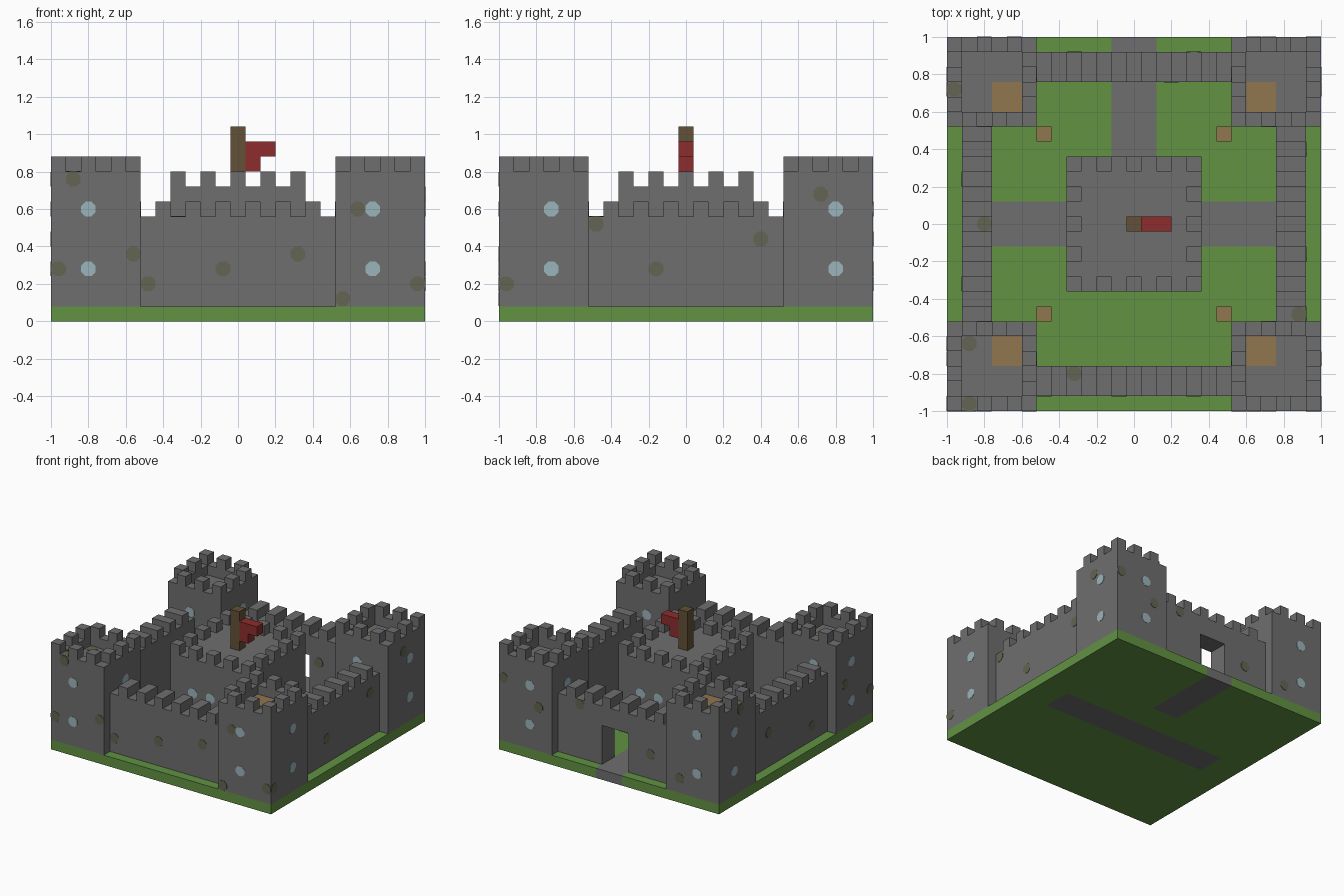
import bpy, bmesh, math
from mathutils import Matrix, Vector

if "Cube" in bpy.data.objects:
    bpy.data.objects.remove(bpy.data.objects["Cube"])

U = 0.08  # block size


def material(name, rgb):
    m = bpy.data.materials.new(name)
    m.use_nodes = True
    m.diffuse_color = (*rgb, 1)
    m.node_tree.nodes["Principled BSDF"].inputs["Base Color"].default_value = (*rgb, 1)
    return m


STONE = material("grey stone", (0.156, 0.156, 0.156))
GRASS = material("grass green", (0.122, 0.287, 0.055))
WOOD = material("light wood", (0.28, 0.18, 0.075))
POLE = material("dark wood", (0.127, 0.083, 0.038))
CLOTH = material("red cloth", (0.27, 0.026, 0.026))
GLASS = material("pale blue glass", (0.33, 0.46, 0.50))
MOSS = material("moss", (0.127, 0.13, 0.085))


def finish(bm, name, *mats):
    me = bpy.data.meshes.new(name)
    bm.to_mesh(me)
    bm.free()
    for m in mats:
        me.materials.append(m)
    ob = bpy.data.objects.new(name, me)
    bpy.context.scene.collection.objects.link(ob)
    return ob


def add_box(bm, x, y, z):
    """Box from (low, high) ranges on each axis."""
    lo, hi = zip(x, y, z)
    size = [b - a for a, b in zip(lo, hi)]
    mid = [(a + b) / 2 for a, b in zip(lo, hi)]
    bmesh.ops.create_cube(bm, size=1, matrix=Matrix.Translation(mid) @ Matrix.Diagonal((*size, 1)))


def boxes(name, mat, *ranges):
    bm = bmesh.new()
    for r in ranges:
        add_box(bm, *r)
    return finish(bm, name, mat)


def cell(i):
    """Range of the block whose centre is i blocks from the middle."""
    return ((i - 0.5) * U, (i + 0.5) * U)


def patches(name, mat, normal, points):
    """Thin eight-sided plates lying on faces that look along normal."""
    bm = bmesh.new()
    rot = Vector(normal).to_track_quat('Z', 'Y').to_matrix().to_4x4()
    turn = Matrix.Rotation(math.pi / 8, 4, 'Z')
    for p in points:
        bmesh.ops.create_cone(bm, cap_ends=True, segments=8, depth=0.006,
                              radius1=U * 0.53, radius2=U * 0.53,
                              matrix=Matrix.Translation(p) @ rot @ turn)
    finish(bm, name, mat)


# Ground slab with paths marked out by cuts
bm = bmesh.new()
add_box(bm, (-1, 1), (-1, 1), (0, U))
for axis, cuts in (((1, 0, 0), (-0.76, -0.12, 0.12, 0.76)), ((0, 1, 0), (-0.12, 0.12, 0.36))):
    for c in cuts:
        bmesh.ops.bisect_plane(bm, geom=bm.verts[:] + bm.edges[:] + bm.faces[:],
                               plane_co=Vector(axis) * c, plane_no=axis)
for f in bm.faces:
    c = f.calc_center_median()
    across = abs(c.x) < 0.76 and abs(c.y) < 0.12
    to_gate = abs(c.x) < 0.12 and c.y > 0.36
    f.material_index = int(across or to_gate)
finish(bm, "ground", GRASS, STONE)

# Corner towers: sunken roof, parapet ring, alternating merlons
SIDES = (("left", 1), ("right", -1))
ENDS = (("back", 1), ("front", -1))
for xn, sx in SIDES:
    for yn, sy in ENDS:
        def span(a, b, s):
            return tuple(sorted((a * s, b * s)))
        ox, oy = span(0.52, 1, sx), span(0.52, 1, sy)
        parts = [(ox, oy, (U, 0.72)),
                 (ox, span(0.92, 1, sy), (0.72, 0.80)),
                 (ox, span(0.52, 0.60, sy), (0.72, 0.80)),
                 (span(0.92, 1, sx), span(0.60, 0.92, sy), (0.72, 0.80)),
                 (span(0.52, 0.60, sx), span(0.60, 0.92, sy), (0.72, 0.80))]
        for i in range(7, 13):
            for j in range(7, 13):
                if (i in (7, 12) or j in (7, 12)) and (i + j) % 2 == 0:
                    parts.append((cell(i * sx), cell(j * sy), (0.80, 0.88)))
        boxes(f"{yn}_{xn}_tower", STONE, *parts)
        boxes(f"{yn}_{xn}_trapdoor", WOOD,
              (span(0.60, 0.76, sx), span(0.60, 0.76, sy), (0.72, 0.728)))
        boxes(f"{yn}_{xn}_wood_block", WOOD, (cell(6 * sx), cell(6 * sy), (U, 2 * U)))

# Curtain walls, two blocks thick, with a gate at the back
LONG = (-0.52, 0.52)
for name, turned, s in (("front", 0, -1), ("back", 0, 1), ("left", 1, 1), ("right", 1, -1)):
    thick = tuple(sorted((0.76 * s, 0.92 * s)))
    runs = [(LONG, (U, 0.56))]
    if name == "back":
        runs = [((-0.52, -0.12), (U, 0.56)), ((0.12, 0.52), (U, 0.56)), ((-0.12, 0.12), (0.40, 0.56))]
    runs += [(cell(i), (0.56, 0.64)) for i in range(-5, 6, 2)]
    boxes(f"{name}_wall", STONE,
          *[(thick, r, z) if turned else (r, thick, z) for r, z in runs])

# Central keep with merlons
keep = [((-0.36, 0.36), (-0.36, 0.36), (U, 0.72))]
for i in range(-4, 5, 2):
    for j in range(-4, 5, 2):
        if 4 in (abs(i), abs(j)):
            keep.append((cell(i), cell(j), (0.72, 0.80)))
boxes("keep", STONE, *keep)

# Flag
boxes("flag_pole", POLE, (cell(0), cell(0), (0.72, 1.04)))
boxes("flag", CLOTH, ((0.04, 0.20), cell(0), (0.88, 0.96)), ((0.04, 0.12), cell(0), (0.80, 0.88)))

# Windows on every tower and keep face
for name, s in (("high", 1), ("low", -1)):
    levels = (0.28, 0.60)
    on_y = [(x, d * s, z) for x in (-0.80, 0.72) for d in (1, -0.52) for z in levels]
    on_x = [(d * s, y, z) for y in (-0.72, 0.80) for d in (1, -0.52) for z in levels]
    on_y += [(x, 0.36 * s, 0.44) for x in (-0.16, 0, 0.16)]
    on_x += [(0.36 * s, y, 0.44) for y in (-0.16, 0, 0.16)]
    # plates sit flush so the outline stays within the towers
    inset = 0.001 * s
    patches(f"windows_{name}_y", GLASS, (0, s, 0), [(x, y - inset, z) for x, y, z in on_y])
    patches(f"windows_{name}_x", GLASS, (s, 0, 0), [(x - inset, y, z) for x, y, z in on_x])

# Moss patches
patches("front_moss", MOSS, (0, -1, 0),
        [(x, -1, z) for x, z in ((-0.96, 0.28), (-0.88, 0.76), (-0.56, 0.36),
                                 (0.64, 0.60), (0.56, 0.12), (0.96, 0.20))]
        + [(x, -0.92, z) for x, z in ((-0.48, 0.20), (-0.08, 0.28), (0.32, 0.36))])
patches("left_moss", MOSS, (1, 0, 0),
        [(1, -0.96, 0.20), (1, 0.72, 0.68), (0.92, -0.48, 0.52), (0.92, 0.40, 0.44), (0.92, -0.16, 0.28)])
patches("back_moss", MOSS, (0, 1, 0),
        [(0.96, 1, 0.60), (0.64, 1, 0.44), (-0.64, 1, 0.20), (0.32, 0.92, 0.52), (-0.32, 0.92, 0.28)])
patches("right_moss", MOSS, (-1, 0, 0),
        [(-1, -0.96, 0.28), (-1, 0.72, 0.76), (-1, -0.64, 0.44), (-0.92, 0.24, 0.36), (-0.92, -0.32, 0.20)])
patches("top_moss", MOSS, (0, 0, 1),
        [(-0.96, 0.72, 0.80), (-0.88, -0.96, 0.80), (-0.88, -0.64, 0.72),
         (-0.32, -0.80, 0.56), (-0.80, 0, 0.56), (0.88, -0.48, 0.56)])
patches("courtyard_moss", MOSS, (0, -1, 0), [(0.20, 0.76, 0.36)])
